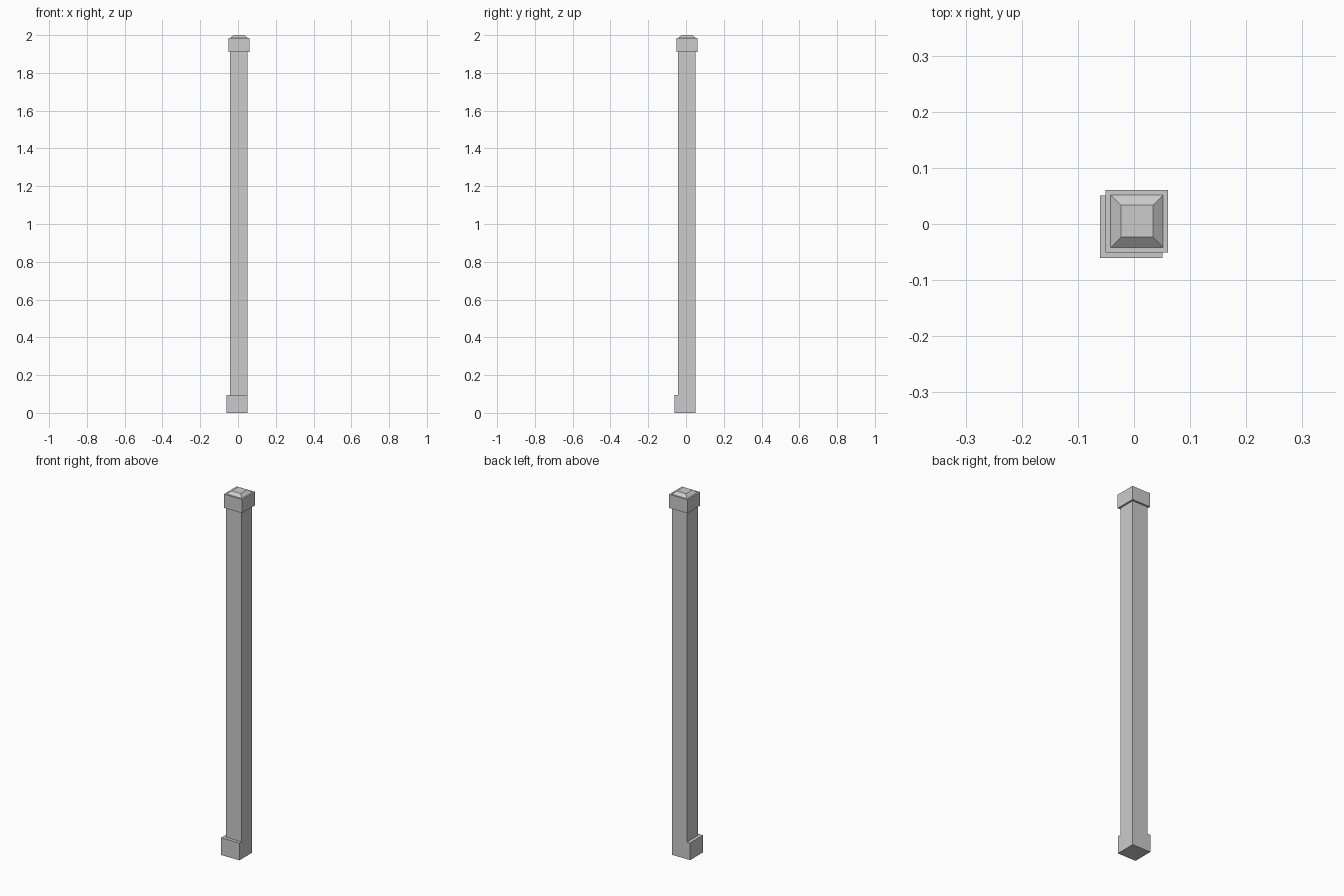
import bpy
import bmesh

cube = bpy.data.objects.get("Cube")
if cube:
    bpy.data.objects.remove(cube, do_unlink=True)

grey = bpy.data.materials.new("plain_grey")
grey.use_nodes = True
colour = (0.6, 0.6, 0.6, 1)
grey.diffuse_color = colour
grey.node_tree.nodes["Principled BSDF"].inputs["Base Color"].default_value = colour


def block(name, centre, width, bottom, top, top_width=None):
    """Square block, offset equally in x and y, optionally tapered."""
    bm = bmesh.new()
    bmesh.ops.create_cube(bm, size=1)
    for v in bm.verts:
        upper = v.co.z > 0
        w = top_width if upper and top_width else width
        v.co.x = v.co.x * w + centre
        v.co.y = v.co.y * w + centre
        v.co.z = top if upper else bottom
    mesh = bpy.data.meshes.new(name)
    bm.to_mesh(mesh)
    bm.free()
    mesh.materials.append(grey)
    obj = bpy.data.objects.new(name, mesh)
    bpy.context.collection.objects.link(obj)
    return obj


# Foot is flush with the shaft at the left and back
block("post_foot", -0.005, 0.111, 0, 0.095)
block("post_shaft", 0.004, 0.093, 0.095, 1.91)
# Collar overhangs the shaft on every side
block("post_collar", 0.005, 0.111, 1.91, 1.985)
# Chamfered tip above the collar
block("post_tip", 0.005, 0.093, 1.985, 2, 0.057)
